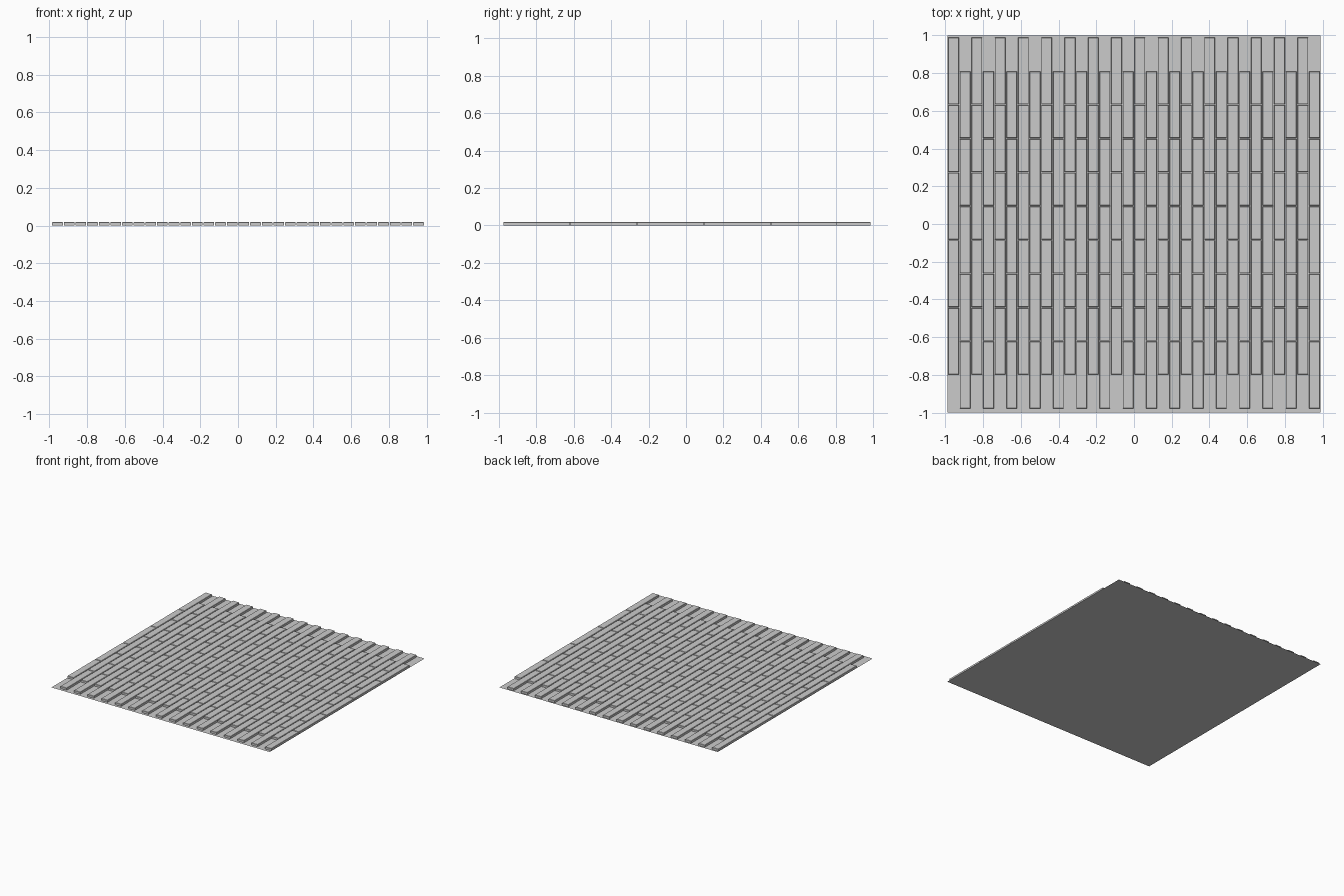
import bpy, bmesh
from mathutils import Matrix, Vector

if "Cube" in bpy.data.objects:
    bpy.data.objects.remove(bpy.data.objects["Cube"])

COLS, ROWS = 32, 5
X0, PITCH_X = -0.987, 1.974 / 32
PITCH_Y, GAP, HEIGHT = 0.358, 0.005, 0.018


def make_object(name, bm):
    mesh = bpy.data.meshes.new(name)
    bm.to_mesh(mesh)
    bm.free()
    obj = bpy.data.objects.new(name, mesh)
    bpy.context.collection.objects.link(obj)
    return obj


# flat bed under the bricks
bm = bmesh.new()
bmesh.ops.create_grid(bm, x_segments=1, y_segments=1, size=1,
                      matrix=Matrix.Diagonal((0.987, 1.0, 1.0, 1.0)))
make_object("mortar_bed", bm)

# staggered columns of bricks, alternate columns shifted by half a brick
bm = bmesh.new()
size = Matrix.Diagonal((PITCH_X - GAP, PITCH_Y - GAP, HEIGHT, 1))
for c in range(COLS):
    top = 0.99 if c % 2 == 0 else 0.99 - PITCH_Y / 2
    for r in range(ROWS):
        pos = Vector((X0 + (c + 0.5) * PITCH_X, top - (r + 0.5) * PITCH_Y, HEIGHT / 2))
        bmesh.ops.create_cube(bm, size=1, matrix=Matrix.Translation(pos) @ size)
# chamfer only the upper rims
rims = [e for e in bm.edges if all(v.co.z > HEIGHT * 0.9 for v in e.verts)]
bmesh.ops.bevel(bm, geom=rims, offset=0.002, segments=1, affect='EDGES')
make_object("bricks", bm)
